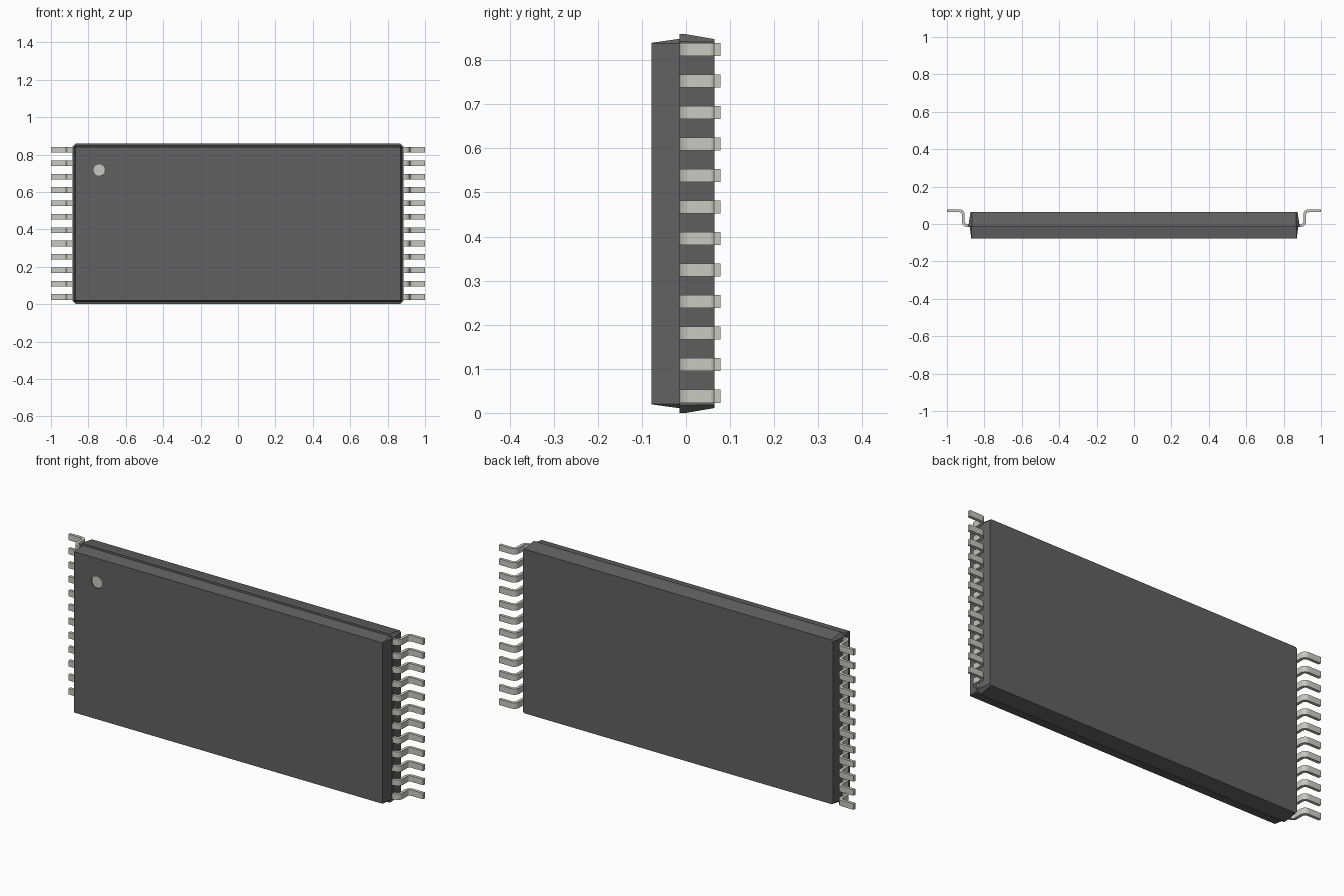
import bpy, bmesh, math
from mathutils import Vector

if "Cube" in bpy.data.objects:
    bpy.data.objects.remove(bpy.data.objects["Cube"])

MID = 0.4295          # middle height of the package


def material(name, rgb):
    m = bpy.data.materials.new(name)
    m.diffuse_color = (*rgb, 1)
    m.use_nodes = True
    m.node_tree.nodes["Principled BSDF"].inputs["Base Color"].default_value = m.diffuse_color
    return m


DARK = material("dark_plastic", (0.12, 0.12, 0.12))
METAL = material("light_metal", (0.58, 0.58, 0.54))


def loft(name, rings, mat):
    """Closed solid through a list of equal-length point rings."""
    bm = bmesh.new()
    loops = [[bm.verts.new(p) for p in r] for r in rings]
    n = len(loops[0])
    for a, b in zip(loops, loops[1:]):
        for i in range(n):
            j = (i + 1) % n
            bm.faces.new((a[i], a[j], b[j], b[i]))
    bm.faces.new(loops[0])
    bm.faces.new(loops[-1])
    bmesh.ops.recalc_face_normals(bm, faces=bm.faces)
    me = bpy.data.meshes.new(name)
    bm.to_mesh(me)
    bm.free()
    me.materials.append(mat)
    ob = bpy.data.objects.new(name, me)
    bpy.context.collection.objects.link(ob)
    return ob


def section(y, hx, hz, c):
    """Rectangle in the xz plane with corners cut by c."""
    quarter = [(hx, hz - c), (hx - c, hz)]
    pts = quarter + [(-x, z) for x, z in quarter[::-1]]
    pts += [(-x, -z) for x, z in pts]
    return [(x, y, MID + z) for x, z in pts]


# Moulded body: front shell and slightly larger back shell meeting at a step
front_shell = loft("front_shell", [section(-0.0785, 0.870, 0.410, 0.001),
                                   section(-0.015, 0.878, 0.419, 0.010)], DARK)
loft("back_shell", [section(-0.015, 0.884, 0.4295, 0.017),
                    section(0.0, 0.884, 0.4295, 0.017),
                    section(0.0645, 0.874, 0.4185, 0.007)], DARK)


def circle(y, r, n=32):
    return [(-0.742 + r * math.cos(2 * math.pi * i / n), y,
             0.717 + r * math.sin(2 * math.pi * i / n)) for i in range(n)]


# Shallow round marker recess with a light floor
cutter = loft("marker_cutter", [circle(-0.1, 0.03), circle(-0.070, 0.03)], DARK)
cutter.hide_render = True
cutter.hide_set(True)
cut = front_shell.modifiers.new("marker_recess", 'BOOLEAN')
cut.operation = 'DIFFERENCE'
cut.object = cutter
loft("marker_floor", [circle(-0.074, 0.0299), circle(-0.068, 0.0299)], METAL)


# Gull-wing lead: offset both sides of a bent centre line
def lead_outline(t=0.0075, r=0.02, steps=6):
    sides = []
    for s in (-t, t):
        pts = [(0.86, -0.0075 + s)]
        for i in range(steps + 1):
            a = -math.pi / 2 + i / steps * math.pi / 2
            pts.append((0.893 + (r - s) * math.cos(a), 0.0125 + (r - s) * math.sin(a)))
        for i in range(steps + 1):
            a = math.pi - i / steps * math.pi / 2
            pts.append((0.933 + (r + s) * math.cos(a), 0.0505 + (r + s) * math.sin(a)))
        pts.append((1.0, 0.0705 + s))
        sides.append(pts)
    return sides[0] + sides[1][::-1]


outline = lead_outline()
for side, label in ((1, "right"), (-1, "left")):
    for k in range(12):
        z = 0.038 + k * 0.0715
        lead = loft(f"{label}_lead_{k + 1}",
                    [[(side * x, y, z + d) for x, y in outline] for d in (-0.015, 0.015)],
                    METAL)
        lead.select_set(True)
        bpy.context.view_layer.objects.active = lead
bpy.ops.object.shade_smooth_by_angle(angle=math.radians(30))
